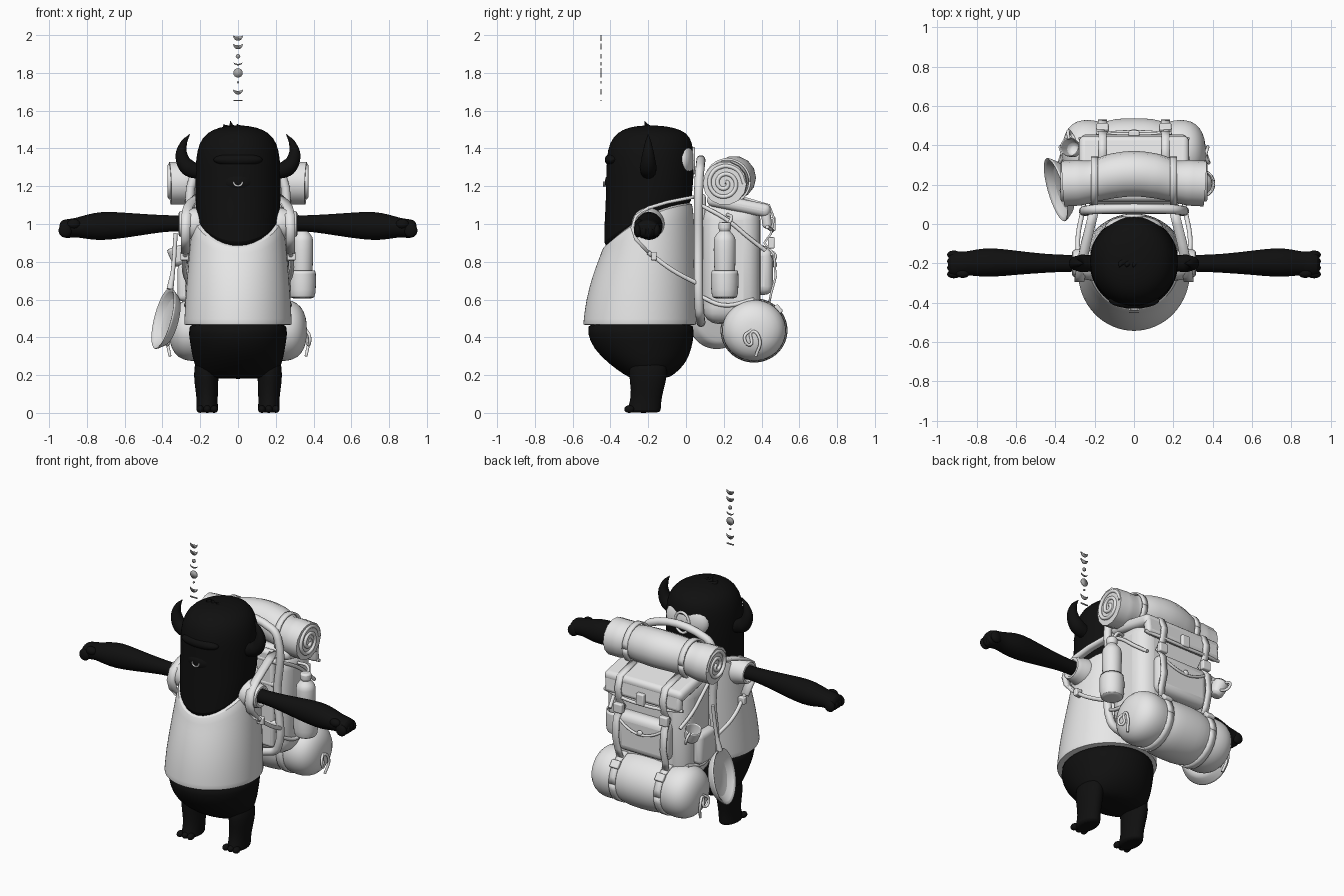
import bpy, bmesh, math
from mathutils import Vector

cube = bpy.data.objects.get("Cube")
if cube:
    bpy.data.objects.remove(cube)


def material(name, v):
    m = bpy.data.materials.new(name)
    m.use_nodes = True
    m.diffuse_color = (v, v, v, 1)
    bsdf = m.node_tree.nodes["Principled BSDF"]
    bsdf.inputs["Base Color"].default_value = (v, v, v, 1)
    bsdf.inputs["Roughness"].default_value = 0.8
    return m


BLACK, LIGHT, GREY = material("black fur", 0.005), material("light cloth", 0.8), material("grey charm", 0.4)
parts = []


def add(name, mesh, mat):
    mesh.materials.clear()
    mesh.materials.append(mat)
    ob = bpy.data.objects.new(name, mesh)
    bpy.context.collection.objects.link(ob)
    parts.append(ob)
    return ob


def from_bmesh(name, bm, mat):
    bmesh.ops.recalc_face_normals(bm, faces=bm.faces)
    mesh = bpy.data.meshes.new(name)
    bm.to_mesh(mesh)
    bm.free()
    return add(name, mesh, mat)


def loft(name, rings, mat, axis="Z", n=32, smooth=1):
    """Rings: position on axis, two centre values, two radii, tilt, bend."""
    bm, loops = bmesh.new(), []
    for ring in rings:
        a, b, c, rb, rc, tilt, bend = (tuple(ring) + (0, 0))[:7]
        loop = []
        for i in range(n):
            t = math.tau * i / n
            p = (b + rb * math.cos(t), c + rc * math.sin(t), a + tilt * math.sin(t) + bend * math.sin(t) ** 2)
            loop.append(bm.verts.new(p if axis == "Z" else (p[2], p[0], p[1])))
        loops.append(loop)
    for lo, hi in zip(loops, loops[1:]):
        for i in range(n):
            bm.faces.new((lo[i], lo[(i + 1) % n], hi[(i + 1) % n], hi[i]))
    bm.faces.new(loops[0])
    bm.faces.new(loops[-1])
    ob = from_bmesh(name, bm, mat)
    if smooth:
        ob.modifiers.new("smooth", "SUBSURF").levels = smooth
    return ob


def tube(name, pts, r, mat, radii=None, closed=False, res=6):
    cu = bpy.data.curves.new(name, "CURVE")
    cu.dimensions, cu.bevel_depth, cu.bevel_resolution = "3D", r, 5
    cu.use_fill_caps, cu.resolution_u = True, res
    sp = cu.splines.new("BEZIER")
    sp.bezier_points.add(len(pts) - 1)
    sp.use_cyclic_u = closed
    for i, (bp, p) in enumerate(zip(sp.bezier_points, pts)):
        bp.co, bp.handle_left_type, bp.handle_right_type = p, "AUTO", "AUTO"
        bp.radius = radii[i] if radii else 1
    tmp = bpy.data.objects.new(name + "_path", cu)
    bpy.context.collection.objects.link(tmp)
    bpy.context.view_layer.update()
    mesh = bpy.data.meshes.new_from_object(tmp.evaluated_get(bpy.context.evaluated_depsgraph_get()))
    bpy.data.objects.remove(tmp)
    return add(name, mesh, mat)


def box(name, c, size, mat=LIGHT, bevel=0.02, tilt=0):
    bm = bmesh.new()
    bmesh.ops.create_cube(bm, size=1)
    bmesh.ops.scale(bm, vec=size, verts=bm.verts)
    ob = from_bmesh(name, bm, mat)
    ob.location, ob.rotation_euler.x = c, tilt
    mod = ob.modifiers.new("round", "BEVEL")
    mod.width, mod.segments = bevel, 4
    return ob


def ball(name, c, size, mat):
    bm = bmesh.new()
    bmesh.ops.create_uvsphere(bm, u_segments=24, v_segments=14, radius=1)
    bmesh.ops.scale(bm, vec=size, verts=bm.verts)
    ob = from_bmesh(name, bm, mat)
    ob.location = c
    return ob


def strap(name, pts, width, mat=LIGHT, thick=0.012):
    """Flat band whose width runs along x."""
    bm = bmesh.new()
    rows = [[bm.verts.new((x + s * width / 2, y, z)) for s in (-1, 1)] for x, y, z in pts]
    for a, b in zip(rows, rows[1:]):
        bm.faces.new((a[0], a[1], b[1], b[0]))
    ob = from_bmesh(name, bm, mat)
    mod = ob.modifiers.new("thickness", "SOLIDIFY")
    mod.thickness, mod.offset = thick, 0
    return ob


def circle(x, y, z, ry, rz, n=20):
    return [(x, y + ry * math.cos(math.tau * i / n), z + rz * math.sin(math.tau * i / n)) for i in range(n)]


# Shirt, lower body and head
loft("shirt", [(.465, 0, -.245, .27, .285), (.465, 0, -.245, .287, .301), (.48, 0, -.245, .286, .3), (.6, 0, -.238, .28, .293),
               (.75, 0, -.222, .268, .273, .02), (.88, 0, -.21, .256, .258, .06, -.02), (.98, 0, -.205, .246, .247, .1, -.04),
               (1.05, 0, -.202, .236, .238, .12, -.05), (1.05, 0, -.202, .21, .21, .11, -.05)], LIGHT)
loft("lower_body", [(.5, 0, -.24, .264, .288), (.42, 0, -.24, .263, .284), (.34, 0, -.23, .25, .262), (.26, 0, -.205, .235, .205),
                    (.2, 0, -.195, .205, .13), (.18, 0, -.195, .15, .09)], BLACK)
loft("head", [(1.02, 0, -.205, .2, .21, .12, -.04), (1.03, 0, -.205, .222, .236, .12, -.04), (1.15, 0, -.195, .227, .231, .05),
              (1.25, 0, -.19, .227, .232), (1.35, 0, -.19, .224, .232), (1.43, 0, -.185, .207, .222), (1.485, 0, -.18, .165, .185),
              (1.512, 0, -.185, .1, .12), (1.522, 0, -.19, .03, .04)], BLACK)
ball("brow", (0, -.385, 1.34), (.13, .045, .035), BLACK)
ball("muzzle", (0, -.375, 1.22), (.09, .055, .06), BLACK)
tube("nose_ring", [(.024 * math.cos(t), -.434, 1.225 + .024 * math.sin(t)) for t in [math.pi * (1 + i / 6) for i in range(7)]], .005, LIGHT)
ball("head_back_patch", (0, -.02, 1.335), (.15, .064, .112), LIGHT)
tube("head_back_ring", [(x, .04, z) for _, x, z in circle(0, 0, 1.335, .05, .065)], .008, LIGHT, closed=True)
for i, (x, h) in enumerate([(-.075, .028), (-.04, .045), (-.005, .03)]):
    tube(f"hair_tuft_{i + 1}", [(x + .03, -.19, 1.5), (x + .01, -.2, 1.51), (x, -.22, 1.5 + h)], .02, BLACK, [1, .8, .05])

# Limbs, sleeves, horns and shoulder straps, both sides
for s, side in ((1, "left"), (-1, "right")):
    tube(side + "_horn", [(s * .2, -.2, 1.275), (s * .265, -.2, 1.3), (s * .298, -.2, 1.36), (s * .288, -.2, 1.425), (s * .256, -.2, 1.475)],
         .045, BLACK, [.9, 1, .75, .42, .04])
    loft(side + "_leg", [(0, s * .163, -.225, .05, .085), (.012, s * .163, -.225, .06, .094), (.05, s * .163, -.215, .055, .083),
                         (.12, s * .165, -.205, .06, .085), (.2, s * .17, -.2, .068, .105), (.3, s * .165, -.2, .06, .1)], BLACK, n=20)
    for i in range(3):
        ball(f"{side}_toe_{i + 1}", (s * .163 + (i - 1) * .037, -.3, .02), (.02, .027, .02), BLACK)
    loft(side + "_arm", [(s * x, y, z, ry, rz) for x, y, z, ry, rz in
         [(.2, -.2, 1, .045, .045), (.33, -.2, 1.005, .042, .04), (.45, -.2, 1, .048, .05), (.6, -.197, .993, .062, .068),
          (.72, -.195, .99, .076, .079), (.8, -.197, .985, .07, .066), (.86, -.2, .982, .058, .05), (.9, -.203, .975, .066, .052),
          (.935, -.205, .975, .06, .046), (.946, -.205, .975, .035, .025)]], BLACK, "X", 20)
    for i in range(4):
        ball(f"{side}_finger_{i + 1}", (s * .915, -.255 + i * .033, .965), (.035, .021, .036), BLACK)
    ball(side + "_thumb", (s * .87, -.25, 1.0), (.035, .024, .026), BLACK)
    loft(side + "_sleeve", [(s * x, -.2, 1, r, r) for x, r in [(.17, .1), (.24, .085), (.29, .072), (.315, .068), (.315, .05), (.29, .045)]], LIGHT, "X", 24)
    strap(side + "_shoulder_strap", [(s * x, y, z) for x, y, z in
          [(.2, .08, 1.15), (.22, 0, 1.135), (.245, -.1, 1.115), (.265, -.2, 1.085), (.275, -.265, 1.04), (.278, -.285, .98), (.278, -.265, .92),
           (.278, -.2, .85)]], .05, thick=.018)
    tube(side + "_lower_strap", [(s * .278, -.2, .85), (s * .285, -.07, .755), (s * .26, .07, .68)], .012, LIGHT)
    box(side + "_strap_buckle", (s * .283, -.17, .83), (.045, .03, .045), bevel=.006)

# Carrying frame and bag
xf = .235
tube("pack_frame", [(xf, .07, .55), (xf, .065, .9), (xf, .07, 1.25), (.19, .075, 1.3), (-.19, .075, 1.3), (-xf, .07, 1.25),
                    (-xf, .065, .9), (-xf, .07, .55), (-.19, .075, .51), (.19, .075, .51)], .024, LIGHT, closed=True)
for z in (.7, .95, 1.1):
    tube("frame_rung", [(-xf, .07, z), (xf, .07, z)], .018, LIGHT)
box("back_pad", (0, .08, .85), (.42, .05, .62))
box("bag", (0, .24, .79), (.54, .31, .64), bevel=.09)
box("bag_upper", (0, .24, 1.03), (.5, .29, .16), bevel=.06)
box("bag_lid", (0, .28, 1.1), (.56, .34, .07), bevel=.03, tilt=-.2)
box("lid_flap", (0, .425, 1.035), (.54, .05, .12), bevel=.022, tilt=.12)
tube("lid_piping", [(-.28, .43, .985), (-.14, .452, .97), (0, .456, .965), (.14, .452, .97), (.28, .43, .985)], .01, LIGHT)
box("lid_clasp", (0, .46, 1.0), (.055, .03, .075), bevel=.008)
box("back_pocket", (0, .405, .75), (.36, .11, .25), bevel=.045)
tube("pocket_flap_edge", [(-.17, .455, .84), (-.08, .467, .79), (0, .469, .775), (.08, .467, .79), (.17, .455, .84)], .008, LIGHT)
ball("pocket_button", (0, .47, .785), (.018, .012, .018), LIGHT)

# Bedroll above and stuffed sack below
tube("bedroll", [(-.36, .205, 1.215), (-.28, .21, 1.218), (-.2, .22, 1.225), (-.1, .245, 1.24), (0, .255, 1.245), (.1, .245, 1.24),
                 (.2, .22, 1.225), (.28, .21, 1.218), (.36, .205, 1.215)], .116, LIGHT, [1, 1, .9, .98, 1, .98, .9, 1, 1])
half = [(.365, .04), (.352, .1), (.315, .148), (.26, .165), (.2, .162), (.16, .148), (.12, .164), (.06, .172)]
loft("lower_sack", [(s * x, .36, .437, r * 1.04, r) for s, row in ((-1, half), (1, half[::-1])) for x, r in row], LIGHT, "X")
for s, side in ((1, "left"), (-1, "right")):
    spiral = [(s * .362, .205 + (.102 - .0042 * i) * math.cos(i * .62), 1.215 + (.102 - .0042 * i) * math.sin(i * .62)) for i in range(23)]
    tube(side + "_roll_spiral", spiral, .011, LIGHT, res=3)
    strap(side + "_roll_strap", circle(s * .2, .22, 1.225, .118, .118, 24) + [(s * .2, .338, 1.225)], .035)
    strap(side + "_sack_strap", circle(s * .16, .36, .437, .164, .16, 24) + [(s * .16, .524, .437)], .045)
    strap(side + "_lid_strap", [(s * .16, .3, 1.14), (s * .16, .44, 1.1), (s * .16, .466, 1.03), (s * .16, .45, .95), (s * .16, .415, .9),
                                (s * .17, .465, .84), (s * .17, .475, .72), (s * .17, .45, .63), (s * .16, .44, .58)], .042)
    box(side + "_lid_buckle", (s * .162, .452, .9), (.06, .035, .06), bevel=.008)
    box(side + "_sack_buckle", (s * .16, .49, .55), (.06, .025, .05), bevel=.008, tilt=.7)
    tube(side + "_compression_strap", [(s * .255, .08, 1.1), (s * .275, .22, 1.02), (s * .272, .33, .93), (s * .25, .42, .86)], .011, LIGHT)
    tube(side + "_side_tie", [(s * .25, .07, .62), (s * .275, .2, .57), (s * .26, .36, .6)], .011, LIGHT)
    # Knotted cord on the sack end
    tube(side + "_cord_bow", [(s * .36, .35, .44), (s * .38, .31, .4), (s * .372, .34, .36), (s * .365, .35, .43), (s * .375, .39, .39),
                              (s * .36, .37, .3)], .008, LIGHT)

# Water bottle in its holder on the left side
loft("bottle_holder", [(z, .34, .205, r, r) for z, r in [(.605, .05), (.61, .066), (.64, .073), (.755, .075), (.76, .062), (.7, .058)]], LIGHT, n=24)
loft("bottle", [(z, .34, .205, r, r) for z, r in [(.63, .055), (.9, .06), (.93, .058), (.955, .035), (.965, .026), (.97, .034), (1.005, .034), (1.01, .028)]], LIGHT, n=24)
tube("bottle_hanger", [(.34, .205, .975), (.33, .24, 1.03), (.27, .22, 1.05)], .009, LIGHT)
box("right_side_pocket", (-.28, .22, .69), (.08, .17, .2), bevel=.03)


# Frying pan and cup hanging on the right side
def hang(ob, place, facing):
    ob.location = place
    ob.rotation_mode = "QUATERNION"
    ob.rotation_quaternion = Vector(facing).to_track_quat("Z", "Y")


pan = loft("frying_pan", [(z, 0, 0, r, r) for z, r in [(-.055, .05), (-.055, .12), (-.045, .135), (0, .17), (.005, .168), (.003, .152), (-.035, .122), (-.042, .05)]], LIGHT, n=36)
hang(pan, (-.395, .175, .5), (-.93, -.27, .24))
tube("pan_handle", [(-.36, .17, .655), (-.345, .18, .75), (-.33, .2, .95)], .014, LIGHT, [1.3, .8, .8])
cup = loft("cup", [(z, 0, 0, r, r) for z, r in [(-.05, .02), (-.05, .042), (.05, .052), (.052, .045), (-.035, .036), (-.04, .01)]], LIGHT, n=24)
hang(cup, (-.315, .385, .83), (-.3, .15, .9))
tube("cup_handle", [(-.33, .43, .86), (-.335, .47, .84), (-.32, .46, .8), (-.3, .425, .8)], .008, LIGHT)


# Floating charms stacked above the head
def plate(name, outline):
    bm = bmesh.new()
    bm.faces.new([bm.verts.new((x, -.45, z)) for x, z in outline])
    mod = from_bmesh(name, bm, GREY).modifiers.new("thickness", "SOLIDIFY")
    mod.thickness, mod.offset = .006, 0


def arc(r, drop, z):
    return [(r * math.cos(math.pi * i / 12), z - drop * math.sin(math.pi * i / 12)) for i in range(13)]


for z, r, deep, cut in [(2.0, .026, .03, .008), (1.955, .026, .03, .008), (1.858, .024, .018, .01), (1.715, .026, .03, .01)]:
    plate("crescent_charm", arc(r, deep, z) + arc(r, cut, z)[-2:0:-1])
for z, r in [(1.888, .012), (1.8, .025), (1.75, .006)]:
    plate("round_charm", [(x, zz) for _, x, zz in circle(0, 0, z, r, r, 24)])
plate("bar_charm", [(-.025, 1.65), (.025, 1.65), (.025, 1.657), (-.025, 1.657)])

# Smooth shading with crisp edges
bpy.ops.object.select_all(action="DESELECT")
for ob in parts:
    ob.select_set(True)
bpy.context.view_layer.objects.active = parts[0]
bpy.ops.object.shade_smooth_by_angle(angle=math.radians(40))
